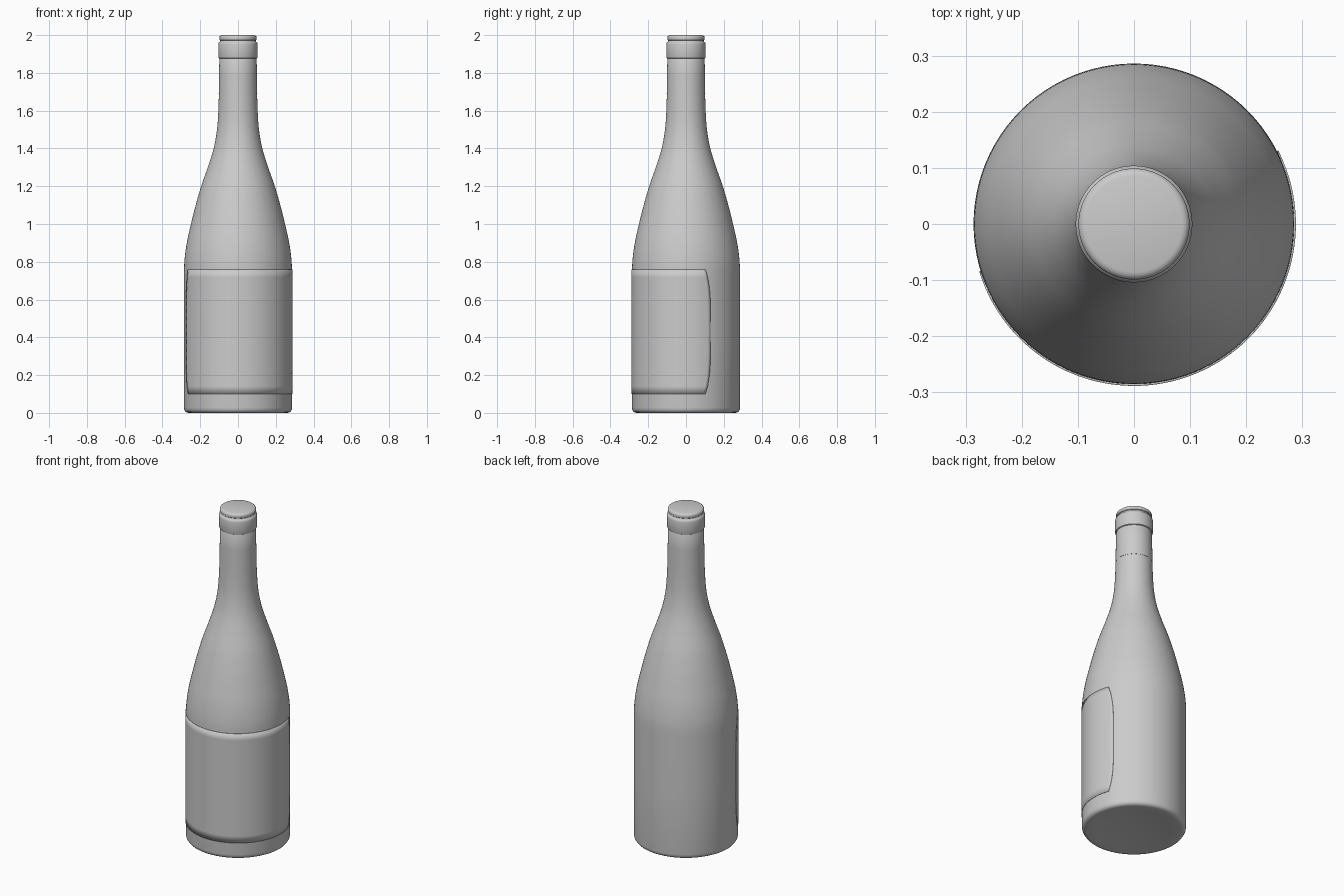
import bpy, bmesh, math

if "Cube" in bpy.data.objects:
    bpy.data.objects.remove(bpy.data.objects["Cube"])

SEG = 96


def finish(name, bm, angle=40):
    bmesh.ops.recalc_face_normals(bm, faces=bm.faces)
    mesh = bpy.data.meshes.new(name)
    bm.to_mesh(mesh)
    bm.free()
    ob = bpy.data.objects.new(name, mesh)
    bpy.context.collection.objects.link(ob)
    bpy.ops.object.select_all(action='DESELECT')
    bpy.context.view_layer.objects.active = ob
    ob.select_set(True)
    bpy.ops.object.shade_smooth_by_angle(angle=math.radians(angle))
    return ob


def lathe(name, profile):
    """Spin an (r, z) profile around the z axis."""
    bm = bmesh.new()
    vs = [bm.verts.new((r, 0, z)) for r, z in profile]
    es = [bm.edges.new(p) for p in zip(vs, vs[1:])]
    bmesh.ops.spin(bm, geom=vs + es, cent=(0, 0, 0), axis=(0, 0, 1),
                   angle=2 * math.pi, steps=SEG, use_duplicate=False)
    bmesh.ops.remove_doubles(bm, verts=bm.verts, dist=1e-5)
    return finish(name, bm)


def smooth_curve(pts, steps=5):
    """Catmull-Rom curve through the points."""
    p = [pts[0]] + pts + [pts[-1]]
    out = []
    for a, b, c, d in zip(p, p[1:], p[2:], p[3:]):
        for i in range(steps):
            t = i / steps
            out.append(tuple(0.5 * (2 * q + (r - o) * t + (2 * o - 5 * q + 4 * r - s) * t * t
                                    + (3 * q - o - 3 * r + s) * t ** 3)
                             for o, q, r, s in zip(a, b, c, d)))
    return out + [pts[-1]]


# Glass bottle: shallow base hollow, straight body, sloping shoulder, neck
base = [(0, 0.02), (0.12, 0.016), (0.21, 0.006), (0.255, 0.0), (0.268, 0.001),
        (0.278, 0.006), (0.284, 0.015), (0.286, 0.028), (0.286, 0.4)]
shoulder = smooth_curve([(0.286, 0.70), (0.284, 0.80), (0.271, 0.90), (0.249, 1.0),
                         (0.224, 1.1), (0.195, 1.2), (0.160, 1.3), (0.129, 1.4),
                         (0.111, 1.5), (0.104, 1.6), (0.101, 1.7)])
lathe("bottle", base + shoulder + [(0.095, 1.80), (0.095, 1.93), (0, 1.93)])

# Foil capsule: sleeve, collar, groove and rounded cap
lathe("capsule", [
    (0.100, 1.69), (0.102, 1.69), (0.100, 1.78), (0.099, 1.868), (0.097, 1.872),
    (0.097, 1.876), (0.102, 1.879), (0.104, 1.885), (0.104, 1.952), (0.102, 1.960),
    (0.097, 1.964), (0.094, 1.968), (0.094, 1.972), (0.098, 1.975), (0.099, 1.980),
    (0.099, 1.988), (0.097, 1.994), (0.092, 1.998), (0.086, 2.0), (0, 2.0)])

# Wraparound label with softly bowed side edges
bm = bmesh.new()
Z0, Z1, ROWS, COLS = 0.10, 0.76, 16, 64
MID, HALF = math.radians(-68), math.radians(95)
rows = []
for j in range(ROWS + 1):
    t = 2 * j / ROWS - 1
    half = HALF - math.radians(6) * t ** 4
    z = (Z0 + Z1) / 2 + t * (Z1 - Z0) / 2
    rows.append([bm.verts.new((0.2885 * math.cos(a), 0.2885 * math.sin(a), z))
                 for a in (MID + half * (2 * i / COLS - 1) for i in range(COLS + 1))])
for lo, hi in zip(rows, rows[1:]):
    for i in range(COLS):
        bm.faces.new((lo[i], lo[i + 1], hi[i + 1], hi[i]))
label = finish("label", bm)
if label.data.polygons[0].normal.dot(label.data.polygons[0].center) < 0:
    label.data.flip_normals()
rim = label.modifiers.new("thickness", 'SOLIDIFY')
rim.thickness = 0.004
rim.offset = -1
